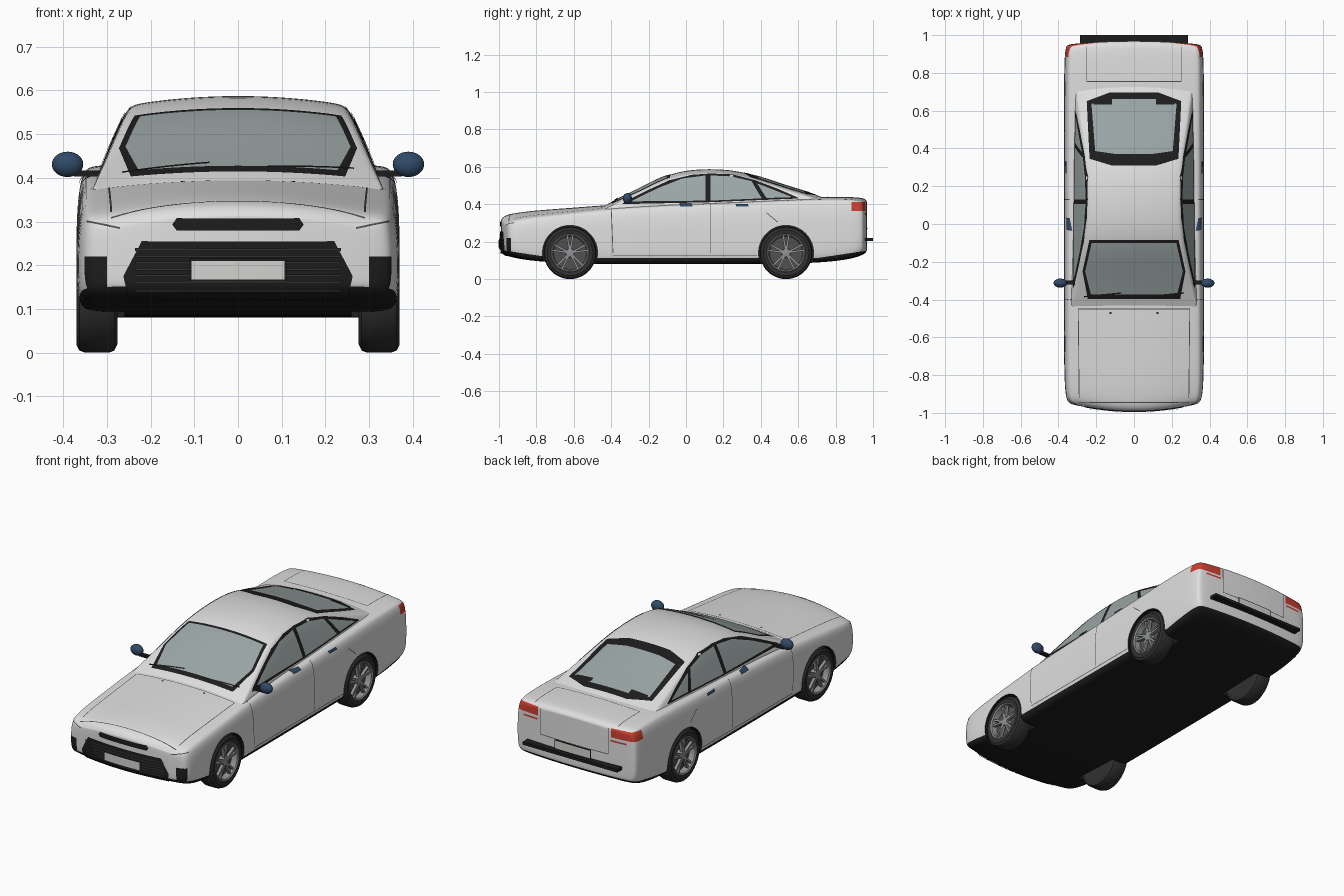
import bpy, bmesh, math
from mathutils import Vector, Matrix
from mathutils.bvhtree import BVHTree

if "Cube" in bpy.data.objects:
    bpy.data.objects.remove(bpy.data.objects["Cube"])


def material(name, r, g, b, rough=0.5):
    m = bpy.data.materials.new(name)
    m.use_nodes = True
    m.diffuse_color = (r, g, b, 1)
    node = m.node_tree.nodes["Principled BSDF"]
    node.inputs["Base Color"].default_value = (r, g, b, 1)
    node.inputs["Roughness"].default_value = rough
    return m


PAINT = material("body_white", 0.74, 0.74, 0.74)
BLACK = material("black_trim", 0.012, 0.012, 0.012)
RUBBER = material("tyre_rubber", 0.03, 0.03, 0.03, 0.8)
SILVER = material("wheel_silver", 0.28, 0.29, 0.3)
GLASS = material("window_glass", 0.33, 0.38, 0.38)
RED = material("tail_red", 0.6, 0.05, 0.03)
BLUE = material("mirror_blue", 0.03, 0.07, 0.14)
PLATE = material("plate_white", 0.65, 0.65, 0.63)
SEAM = material("seam_grey", 0.08, 0.08, 0.08)
made = []


def add(name, bm, *mats):
    me = bpy.data.meshes.new(name)
    bm.to_mesh(me)
    bm.free()
    ob = bpy.data.objects.new(name, me)
    bpy.context.collection.objects.link(ob)
    for m in mats:
        me.materials.append(m)
    made.append(ob)
    return ob


def lattice_shell(stations, levels, columns, point):
    """Closed shell over a station x column x level lattice."""
    bm, seen = bmesh.new(), {}
    I, J, K = len(stations) - 1, columns, len(levels) - 1

    def v(*key):
        if key not in seen:
            i, j, k = key
            seen[key] = bm.verts.new(point(stations[i], 2 * j / J - 1, levels[k]))
        return seen[key]

    for i in range(I):
        for k in (0, K):
            for j in range(J):
                bm.faces.new((v(i, j, k), v(i + 1, j, k), v(i + 1, j + 1, k), v(i, j + 1, k)))
        for j in (0, J):
            for k in range(K):
                bm.faces.new((v(i, j, k), v(i + 1, j, k), v(i + 1, j, k + 1), v(i, j, k + 1)))
    for i in (0, I):
        for j in range(J):
            for k in range(K):
                bm.faces.new((v(i, j, k), v(i, j + 1, k), v(i, j + 1, k + 1), v(i, j, k + 1)))
    bmesh.ops.recalc_face_normals(bm, faces=bm.faces)
    return bm


def bake(ob):
    dg = bpy.context.evaluated_depsgraph_get()
    me = bpy.data.meshes.new_from_object(ob.evaluated_get(dg))
    ob.modifiers.clear()
    ob.data = me
    bm = bmesh.new()
    bm.from_mesh(me)
    return bm


# Lower body: stations are y, half width, top, bottom, crown, bow
BODY = [(-0.955, 0.335, 0.315, 0.15, 0.025, -0.036), (-0.94, 0.352, 0.338, 0.13, 0.028, -0.036),
        (-0.9, 0.364, 0.352, 0.115, 0.03, -0.03), (-0.8, 0.369, 0.367, 0.095, 0.03, -0.015),
        (-0.6, 0.37, 0.382, 0.083, 0.025, 0), (-0.38, 0.37, 0.4, 0.08, 0.018, 0),
        (0, 0.37, 0.412, 0.08, 0.012, 0), (0.35, 0.37, 0.425, 0.08, 0.012, 0),
        (0.62, 0.37, 0.438, 0.083, 0.012, 0), (0.8, 0.37, 0.441, 0.095, 0.012, 0.006),
        (0.9, 0.367, 0.438, 0.115, 0.012, 0.012), (0.94, 0.36, 0.432, 0.135, 0.012, 0.016),
        (0.952, 0.348, 0.415, 0.15, 0.012, 0.016)]
SIDE = [(0.93, 0), (0.985, 0.06), (1, 0.25), (1, 0.5), (0.995, 0.72), (0.975, 0.9), (0.94, 0.985), (0.88, 1)]


def body_point(st, s, level):
    y, w, top, bottom, crown, bow = st
    wide, f = level
    round_ = 1 - s * s
    return (s * wide * w, y + bow * round_, bottom + (top - crown - bottom) * f + crown * round_ * f * f)


body = add("body", lattice_shell(BODY, SIDE, 8, body_point))
body.modifiers.new("smooth", "SUBSURF").levels = 2

# Wheel arches
AXLES, HUB = (-0.62, 0.535), 0.14
bm = bmesh.new()
for s in (-1, 1):
    for y in AXLES:
        turn = Matrix.Translation((s * 0.38, y, HUB)) @ Matrix.Rotation(math.pi / 2, 4, "Y")
        bmesh.ops.create_cone(bm, cap_ends=True, segments=56, radius1=0.147, radius2=0.147, depth=0.24, matrix=turn)
cutter = add("arch_cutter", bm)
cutter.hide_render = True
cut = body.modifiers.new("arches", "BOOLEAN")
cut.object, cut.operation, cut.solver = cutter, "DIFFERENCE", "EXACT"
bm = bake(body)
made.remove(cutter)
bpy.data.objects.remove(cutter)

# Clean colour borders: sill, valances, front intakes, tail lights
for co, no in (((0, 0, 0.112), (0, 0, 1)), ((0, -0.7, 0.112), (0, 0.15, 1)), ((0, 0.7, 0.112), (0, -0.15, 1)),
               ((0, -0.935, 0), (0, 1, 0)), ((0, 0, 0.22), (0, 0, 1)), ((0.3, 0, 0), (1, 0, 0)),
               ((-0.3, 0, 0), (1, 0, 0)), ((0, 0.885, 0), (0, 1, 0)), ((0, 0, 0.365), (0, 0, 1)),
               ((0, 0, 0.412), (0, 0, 1)), ((0.22, 0, 0), (1, 0, 0)), ((-0.22, 0, 0), (1, 0, 0))):
    geom = bm.verts[:] + bm.edges[:] + bm.faces[:]
    bmesh.ops.bisect_plane(bm, geom=geom, plane_co=co, plane_no=no, dist=0.0001)
for f in bm.faces:
    x, y, z = f.calc_center_median()
    arch = abs(x) < 0.36 and any(math.hypot(y - a, z - HUB) < 0.1475 for a in AXLES)
    sill = z < 0.112 + 0.15 * max(0, abs(y) - 0.7)
    intake = y < -0.935 and z < 0.22 and abs(x) > 0.3
    lamp = y > 0.885 and 0.365 < z < 0.412 and abs(x) > 0.22
    f.material_index = 1 if arch or sill or intake else 2 if lamp else 0
body.data.materials.clear()
for m in (PAINT, BLACK, RED):
    body.data.materials.append(m)
body_tree = BVHTree.FromBMesh(bm)
bm.to_mesh(body.data)
bm.free()

# Cabin: stations are y, top
ROOF = [(-0.45, 0.385), (-0.4, 0.412), (-0.3, 0.458), (-0.2, 0.51), (-0.1, 0.557), (0, 0.582), (0.12, 0.59),
        (0.24, 0.584), (0.34, 0.563), (0.45, 0.528), (0.56, 0.491), (0.66, 0.462), (0.74, 0.435)]
RISE = [(0, 0), (0, 0.3), (0, 0.6), (0.002, 0.85), (0.006, 0.96), (0.018, 1)]


def cabin_point(st, s, level):
    y, top = st
    inset, f = level
    z = 0.37 + (top - 0.018 - 0.37) * f
    return (s * (0.322 - 0.42 * (z - 0.4) - inset), y, z + 0.018 * (1 - s * s) * f)


cabin = add("cabin", lattice_shell(ROOF, RISE, 8, cabin_point))
cabin.modifiers.new("smooth", "SUBSURF").levels = 2
bm = bake(cabin)
cabin.data.materials.append(PAINT)
cabin_tree = BVHTree.FromBMesh(bm)
bm.free()

# Conforming plates, projected from one direction onto the shell
RAYS = {"top": lambda u, v: ((u, v, 2), (0, 0, -1)), "front": lambda u, v: ((u, -2, v), (0, 1, 0)),
        "back": lambda u, v: ((u, 2, v), (0, -1, 0)), "left": lambda u, v: ((2, u, v), (-1, 0, 0)),
        "right": lambda u, v: ((-2, u, v), (1, 0, 0))}


def along(pts, t):
    f = t * (len(pts) - 1)
    i = min(int(f), len(pts) - 2)
    return Vector(pts[i]).lerp(Vector(pts[i + 1]), f - i)


def plate(name, low, high, view, mat, lift=0.003, trees=(body_tree,), nu=24, nv=8):
    bm, grid = bmesh.new(), []
    for a in range(nu + 1):
        row = []
        for b in range(nv + 1):
            p = along(low, a / nu).lerp(along(high, a / nu), b / nv)
            o, d = (Vector(c) for c in RAYS[view](*p))
            hits = [h for h in (t.ray_cast(o, d) for t in trees) if h[0]]
            hit = min(hits, key=lambda h: h[3]) if hits else trees[0].find_nearest(o + d * 1.7)
            n = hit[1] if hit[1].dot(d) < 0 else -hit[1]
            row.append(bm.verts.new(hit[0] + n * lift))
        grid.append(row)
    for a in range(nu):
        for b in range(nv):
            f = bm.faces.new((grid[a][b], grid[a + 1][b], grid[a + 1][b + 1], grid[a][b + 1]))
            f.normal_update()
            if f.normal.dot(d) > 0:
                f.normal_flip()
    return add(name, bm, mat)


def seam(name, a, b, view, width=0.004, mat=SEAM):
    a, b = Vector(a), Vector(b)
    side = (b - a).orthogonal().normalized() * width / 2
    plate(name, (a - side, b - side), (a + side, b + side), view, mat, 0.0015, nv=1)


def mirrored(pts):
    return [(-x, y) for x, y in pts]


# Windscreen and rear window
both = (cabin_tree, body_tree)
rail = [(0.245, -0.395), (0.272, -0.25), (0.236, -0.085)]
plate("windscreen_frame", mirrored(rail), rail, "top", BLACK, 0.002, both, nv=16)
rail = [(0.228, -0.372), (0.258, -0.25), (0.224, -0.1)]
plate("windscreen", mirrored(rail), rail, "top", GLASS, 0.004, both, nv=16)
plate("rear_window_frame", [(-0.25, 0.65), (-0.13, 0.695), (0.13, 0.695), (0.25, 0.65)],
      [(-0.235, 0.345), (-0.12, 0.31), (0.12, 0.31), (0.235, 0.345)], "top", BLACK, 0.002, both, nv=16)
plate("rear_window", [(-0.225, 0.635), (-0.12, 0.66), (0.12, 0.66), (0.225, 0.635)],
      [(-0.205, 0.385), (-0.1, 0.37), (0.1, 0.37), (0.205, 0.385)], "top", GLASS, 0.004, both, nv=16)
for s in (-1, 1):
    x = s * 0.165
    plate("rear_shelf_pad", [(x - 0.05, 0.63), (x + 0.05, 0.63)], [(x - 0.05, 0.66), (x + 0.05, 0.66)],
          "top", BLACK, 0.006, both)
    plate("wiper", [(x - 0.1, -0.385), (x + 0.1, -0.365)], [(x - 0.1, -0.378), (x + 0.1, -0.358)],
          "top", BLACK, 0.008, both)
    plate("washer_nozzle", [(s * 0.12, -0.475), (s * 0.13, -0.475)], [(s * 0.12, -0.465), (s * 0.13, -0.465)],
          "top", BLACK, 0.004)

# Side windows, doors, handles
for view, s in (("left", 1), ("right", -1)):
    only = (cabin_tree,)
    plate("side_window_frame", [(-0.34, 0.4), (0.12, 0.41), (0.6, 0.43)],
          [(-0.33, 0.412), (-0.21, 0.472), (-0.09, 0.527), (0.03, 0.556), (0.13, 0.563), (0.25, 0.558),
           (0.37, 0.527), (0.49, 0.482), (0.6, 0.434)], view, BLACK, 0.002, only, 48)
    plate("front_side_window", [(-0.29, 0.414), (0.105, 0.418)],
          [(-0.28, 0.422), (-0.15, 0.485), (-0.02, 0.536), (0.105, 0.552)], view, GLASS, 0.004, only)
    plate("rear_side_window", [(0.13, 0.418), (0.405, 0.43)],
          [(0.13, 0.552), (0.24, 0.547), (0.35, 0.522)], view, GLASS, 0.004, only)
    plate("quarter_window", [(0.43, 0.432), (0.56, 0.436)], [(0.38, 0.51), (0.56, 0.44)], view, GLASS, 0.004, only)
    for a, b in (((-0.39, 0.14), (-0.4, 0.385)), ((0.13, 0.14), (0.13, 0.4)), ((0.43, 0.355), (0.49, 0.305)),
                 ((-0.39, 0.128), (0.38, 0.128))):
        seam("door_seam", a, b, view)
    for y in (0, 0.3):
        plate("door_handle", [(y - 0.03, 0.385), (y + 0.035, 0.385)], [(y - 0.035, 0.397), (y + 0.03, 0.397)],
              view, BLUE, 0.008)

# Bonnet, boot and headlight seams
for s in (-1, 1):
    seam("bonnet_side_seam", (s * 0.295, -0.45), (s * 0.29, -0.92), "top")
    seam("boot_side_seam", (s * 0.25, 0.755), (s * 0.25, 0.94), "top")
    seam("boot_back_seam", (s * 0.205, 0.27), (s * 0.205, 0.41), "back")
    seam("headlight_seam", (s * 0.27, 0.285), (s * 0.345, 0.3), "front")
    plate("lower_tail_strip", [(s * 0.22, 0.343), (s * 0.31, 0.343)], [(s * 0.22, 0.352), (s * 0.31, 0.352)],
          "back", RED)
seam("bonnet_rear_seam", (-0.295, -0.45), (0.295, -0.45), "top")
seam("bonnet_front_seam", (-0.29, -0.945), (0.29, -0.945), "top")
seam("boot_front_seam", (-0.25, 0.755), (0.25, 0.755), "top")
seam("boot_lower_seam", (-0.205, 0.27), (0.205, 0.27), "back")

# Grilles and number plates
rail = [(0.25, 0.125), (0.262, 0.175), (0.22, 0.255)]
plate("main_grille", mirrored(rail), rail, "front", BLACK, 0.003, nv=20)
for i in range(7):
    z = 0.143 + i * 0.015
    plate("grille_slat", [(-0.235, z), (0.235, z)], [(-0.235, z + 0.006), (0.235, z + 0.006)], "front", RUBBER, 0.008)
rail = [(0.14, 0.28), (0.15, 0.293), (0.14, 0.307)]
plate("upper_grille", mirrored(rail), rail, "front", BLACK, 0.004, nv=16)
seam("upper_grille_bar", (-0.135, 0.293), (0.135, 0.293), "front", 0.008)
for view, z in (("front", 0.168), ("back", 0.225)):
    for name, e, lift, mat in (("plate_frame", 0.005, 0.009, BLACK), ("number_plate", 0, 0.012, PLATE)):
        plate(name, [(-0.105 - e, z - e), (0.105 + e, z - e)], [(-0.105 - e, z + 0.042 + e), (0.105 + e, z + 0.042 + e)],
              view, mat, lift)


def box(name, centre, size, mat):
    bm = bmesh.new()
    bmesh.ops.create_cube(bm, size=1, matrix=Matrix.Translation(centre) @ Matrix.Diagonal((*size, 1)))
    return add(name, bm, mat)


box("rear_bumper_strip", (0, 0.975, 0.212), (0.57, 0.05, 0.016), BLACK)

# Door mirrors
for s in (-1, 1):
    bm = bmesh.new()
    shape = Matrix.Translation((s * 0.39, -0.313, 0.431)) @ Matrix.Diagonal((0.036, 0.024, 0.029, 1))
    bmesh.ops.create_uvsphere(bm, u_segments=24, v_segments=14, radius=1, matrix=shape)
    add("door_mirror", bm, BLUE)
    box("mirror_stalk", (s * 0.34, -0.31, 0.41), (0.07, 0.02, 0.014), BLACK)


# Wheels
def lathe(bm, profile, index, steps=48):
    rings = [[bm.verts.new((x, r * math.cos(a), r * math.sin(a))) for x, r in profile]
             for a in (math.tau * i / steps for i in range(steps))]
    for i, ring in enumerate(rings):
        nxt = rings[(i + 1) % steps]
        for k in range(len(profile) - 1):
            bm.faces.new((ring[k], nxt[k], nxt[k + 1], ring[k + 1])).material_index = index


for s in (-1, 1):
    for y in AXLES:
        bm = bmesh.new()
        lathe(bm, [(0.285, 0), (0.278, 0.1), (0.276, 0.12), (0.283, 0.135), (0.295, 0.14), (0.35, 0.14),
                   (0.363, 0.135), (0.37, 0.122), (0.367, 0.1)], 0)
        lathe(bm, [(0.367, 0.102), (0.37, 0.098), (0.366, 0.092), (0.335, 0.088)], 1)
        lathe(bm, [(0.335, 0.088), (0.33, 0)], 2)
        lathe(bm, [(0.33, 0.024), (0.36, 0.022), (0.364, 0)], 1)
        for i in range(10):
            a = math.tau * (i // 2) / 5 + (0.16 if i % 2 else -0.16)
            spoke = Matrix.Rotation(a, 4, "X") @ Matrix.Translation((0.352, 0, 0.055))
            new = bmesh.ops.create_cube(bm, size=1, matrix=spoke @ Matrix.Diagonal((0.016, 0.011, 0.078, 1)))
            for f in {f for v in new["verts"] for f in v.link_faces}:
                f.material_index = 1
        bmesh.ops.remove_doubles(bm, verts=bm.verts, dist=0.00001)
        bmesh.ops.transform(bm, verts=bm.verts, matrix=Matrix.Translation((0, y, HUB)) @ Matrix.Diagonal((s, 1, 1, 1)))
        bmesh.ops.recalc_face_normals(bm, faces=bm.faces)
        add("wheel", bm, RUBBER, SILVER, SEAM)

# Smooth shading with crisp edges
bpy.ops.object.select_all(action="DESELECT")
for ob in made:
    ob.select_set(True)
bpy.context.view_layer.objects.active = body
bpy.ops.object.shade_smooth_by_angle(angle=math.radians(35))
